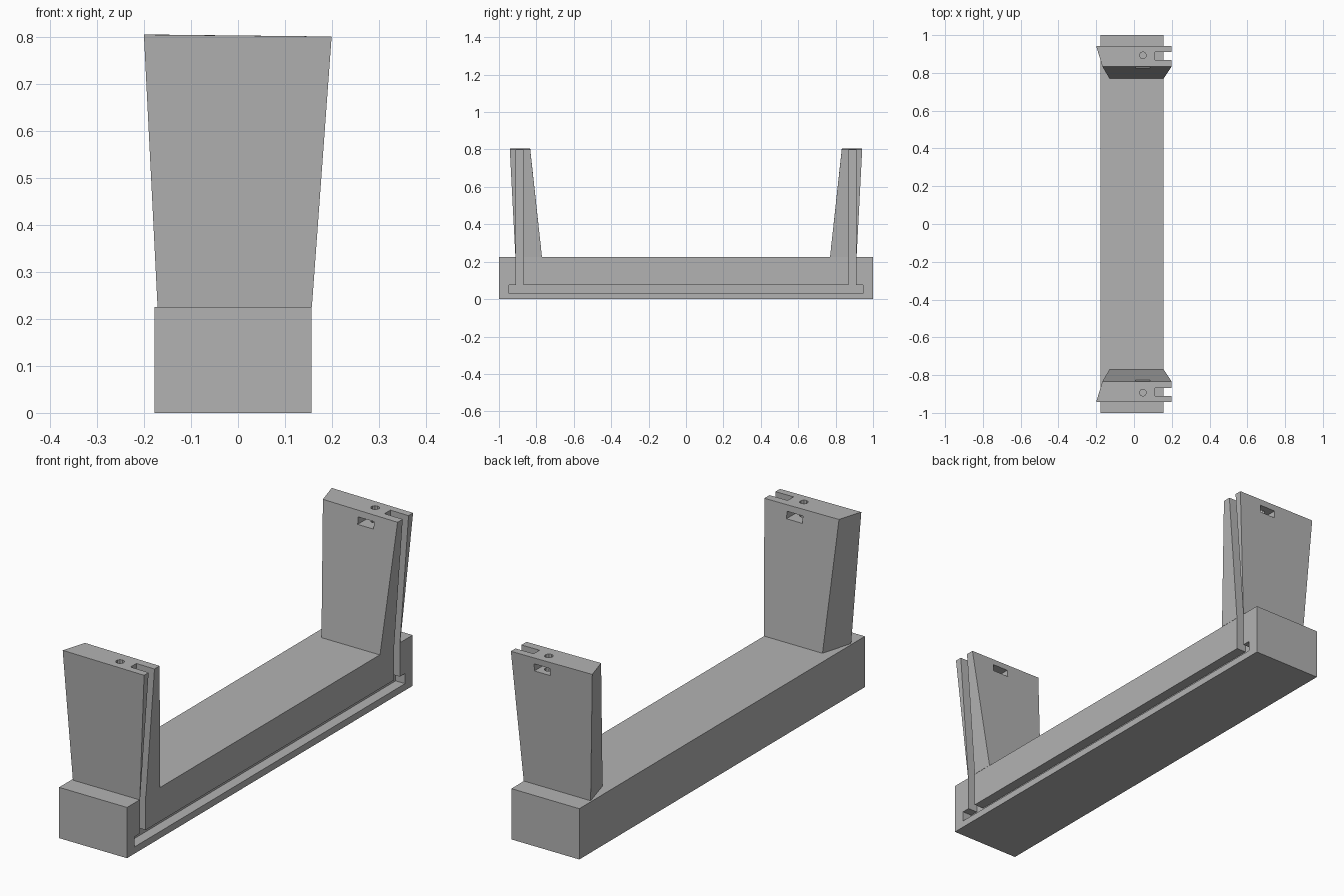
import bpy, bmesh
from mathutils import Matrix

old = bpy.data.objects.get("Cube")
if old:
    bpy.data.objects.remove(old, do_unlink=True)

grey = bpy.data.materials.new("plain grey")
grey.use_nodes = True
COLOUR = (0.45, 0.45, 0.45, 1)
grey.diffuse_color = COLOUR
grey.node_tree.nodes["Principled BSDF"].inputs["Base Color"].default_value = COLOUR


def add_object(name, bm):
    bmesh.ops.recalc_face_normals(bm, faces=bm.faces)
    mesh = bpy.data.meshes.new(name)
    bm.to_mesh(mesh)
    bm.free()
    mesh.materials.append(grey)
    obj = bpy.data.objects.new(name, mesh)
    bpy.context.collection.objects.link(obj)
    return obj


def loft(name, bottom, top):
    """Solid between two matching four-sided outlines."""
    bm = bmesh.new()
    a = [bm.verts.new(p) for p in bottom]
    b = [bm.verts.new(p) for p in top]
    bm.faces.new(a)
    bm.faces.new(b)
    for i in range(4):
        j = (i + 1) % 4
        bm.faces.new((a[i], a[j], b[j], b[i]))
    return add_object(name, bm)


def box(name, x, y, z):
    def ring(h):
        return [(x[0], y[0], h), (x[1], y[0], h), (x[1], y[1], h), (x[0], y[1], h)]
    return loft(name, ring(z[0]), ring(z[1]))


def cylinder(name, radius, centre, depth):
    bm = bmesh.new()
    bmesh.ops.create_cone(bm, cap_ends=True, segments=10, radius1=radius,
                          radius2=radius, depth=depth,
                          matrix=Matrix.Translation(centre))
    return add_object(name, bm)


def cut(target, cutter):
    cutter.hide_render = True
    cutter.hide_set(True)
    cutter.display_type = 'WIRE'
    mod = target.modifiers.new(cutter.name, 'BOOLEAN')
    mod.operation = 'DIFFERENCE'
    mod.solver = 'EXACT'
    mod.object = cutter


def apply_cuts(obj, cutters):
    bpy.context.view_layer.update()
    graph = bpy.context.evaluated_depsgraph_get()
    mesh = bpy.data.meshes.new_from_object(obj.evaluated_get(graph))
    obj.modifiers.clear()
    obj.data = mesh
    for c in cutters:
        bpy.data.objects.remove(c, do_unlink=True)


BASE_TOP = 0.225
SLOT_X = (0.11, 0.3)

# long base with a cable groove along its side
base = box("base_beam", (-0.177, 0.156), (-1, 1), (0, BASE_TOP))
base_cutters = [box("groove_cutter", SLOT_X, (-0.947, 0.947), (0.03, 0.075))]

# two flared posts, each with a side slot, a screw hole and a nut pocket
for side, name in ((-1, "front"), (1, "back")):
    bottom = [(-0.171, 0.912 * side, BASE_TOP), (0.157, 0.912 * side, BASE_TOP),
              (0.157, 0.77 * side, BASE_TOP), (-0.13, 0.77 * side, BASE_TOP)]
    top = [(-0.2, 0.942 * side, 0.804), (0.199, 0.942 * side, 0.8),
           (0.199, 0.833 * side, 0.8), (-0.167, 0.833 * side, 0.804)]
    post = loft(name + "_post", bottom, top)

    slot_y = sorted((0.869 * side, 0.91 * side))
    base_slot = box(name + "_base_slot_cutter", SLOT_X, slot_y, (0.05, 0.4))
    base_cutters.append(base_slot)
    post_slot = box(name + "_post_slot_cutter", SLOT_X, slot_y, (0.1, 1))
    hole = cylinder(name + "_hole_cutter", 0.018, (0.047, 0.893 * side, 0.79), 0.2)
    # the pocket runs right through the back post only
    pocket_y = (-0.92, -0.7) if side < 0 else (0.7, 1.1)
    pocket = box(name + "_pocket_cutter", (0.008, 0.086), pocket_y, (0.742, 0.774))

    cutters = [post_slot, hole, pocket]
    for c in cutters:
        cut(post, c)
    apply_cuts(post, cutters)

for c in base_cutters:
    cut(base, c)
apply_cuts(base, base_cutters)
